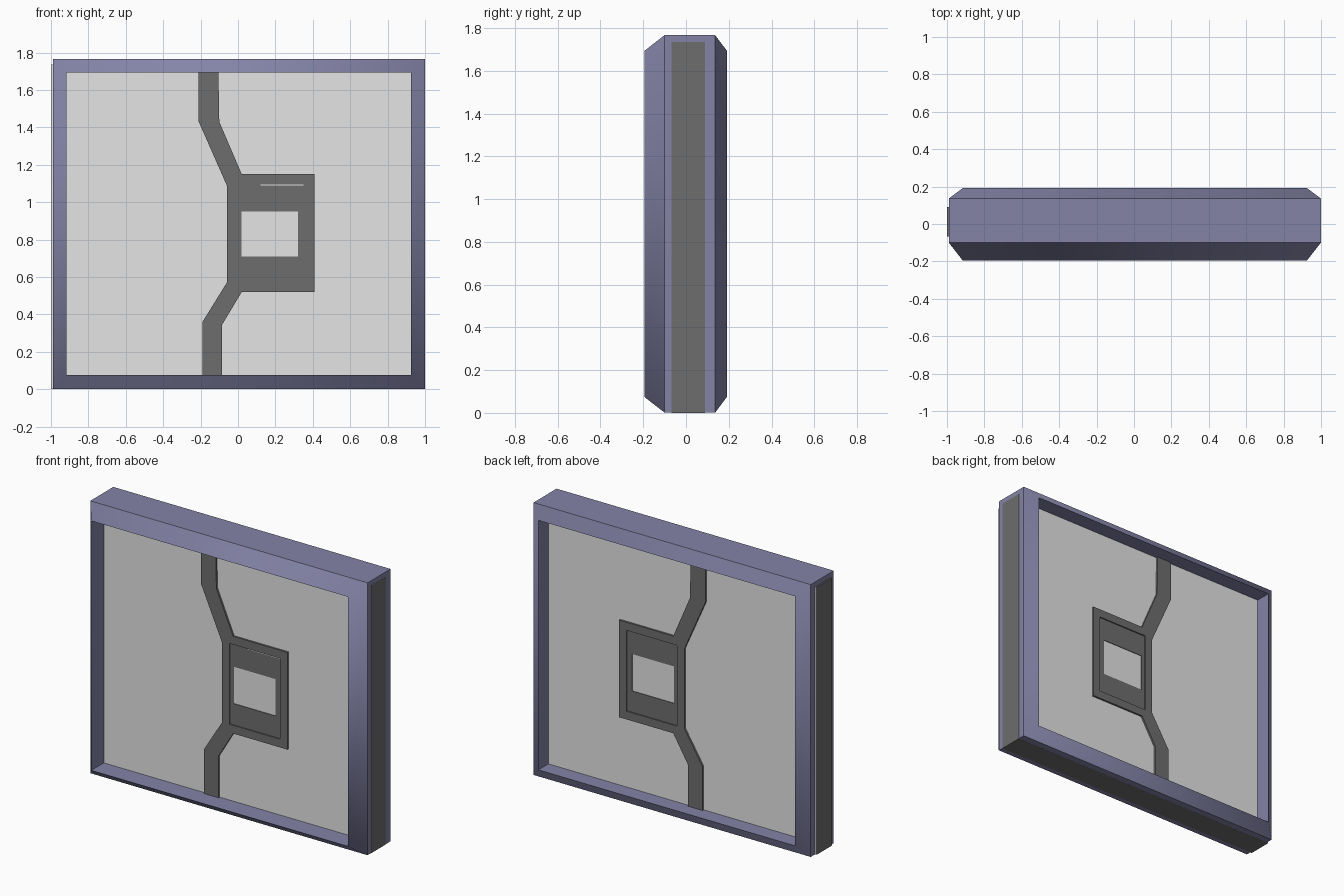
import bpy
import bmesh

cube = bpy.data.objects.get("Cube")
if cube:
    bpy.data.objects.remove(cube, do_unlink=True)


def material(name, colour):
    mat = bpy.data.materials.new(name)
    mat.use_nodes = True
    mat.diffuse_color = (*colour, 1)
    mat.node_tree.nodes["Principled BSDF"].inputs["Base Color"].default_value = (*colour, 1)
    return mat


purple = material("muted purple", (0.23, 0.23, 0.39))
dark = material("dark grey", (0.155, 0.155, 0.155))
pale = material("pale grey", (0.78, 0.78, 0.78))


def finish(name, bm, *mats):
    bmesh.ops.recalc_face_normals(bm, faces=bm.faces)
    mesh = bpy.data.meshes.new(name)
    for mat in mats:
        mesh.materials.append(mat)
    bm.to_mesh(mesh)
    bm.free()
    obj = bpy.data.objects.new(name, mesh)
    bpy.context.collection.objects.link(obj)
    return obj


def rect(x0, x1, z0, z1, inset=0):
    return [(x0 + inset, z0 + inset), (x1 - inset, z0 + inset),
            (x1 - inset, z1 - inset), (x0 + inset, z1 - inset)]


def ring(name, sections, mat, smooth=()):
    """Closed ring swept through (outline, y) sections; smooth lists smooth bands."""
    bm = bmesh.new()
    loops = [[bm.verts.new((x, y, z)) for x, z in outline] for outline, y in sections]
    for s, a in enumerate(loops):
        b = loops[(s + 1) % len(loops)]
        for i in range(len(a)):
            j = (i + 1) % len(a)
            bm.faces.new((a[i], a[j], b[j], b[i])).smooth = s in smooth
    return finish(name, bm, mat)


def prism(name, outline, y0, y1, side, cap=None):
    """Outline extruded along y, with an optional second colour on the two caps."""
    bm = bmesh.new()
    a, b = ([bm.verts.new((x, y, z)) for x, z in outline] for y in (y0, y1))
    for loop in (a, b):
        bm.faces.new(loop).material_index = 1 if cap else 0
    for i in range(len(a)):
        j = (i + 1) % len(a)
        bm.faces.new((a[i], a[j], b[j], b[i]))
    return finish(name, bm, side, *([cap] if cap else []))


# Glass slab, its dark edges showing through the outside of the frame
prism("glass_slab", rect(-1, 1, 0, 1.735), -0.067, 0.09, dark, pale)

# Chamfered outer frame
outer = (-0.99, 0.999, 0.001, 1.767)
ring("outer_frame", [
    (rect(*outer, 0.074), -0.195),
    (rect(*outer), -0.1),
    (rect(*outer), 0.136),
    (rect(*outer, 0.074), 0.192),
], purple, smooth=(0, 2))

# Dark strips and lock box, on both faces of the glass
upper = [(-0.21, 1.71), (-0.21, 1.43), (-0.06, 1.09), (-0.06, 1.15),
         (0.02, 1.15), (-0.1, 1.43), (-0.105, 1.71)]
lower = [(-0.19, 0.06), (-0.19, 0.36), (-0.06, 0.57), (-0.06, 0.52),
         (0.02, 0.52), (-0.085, 0.345), (-0.085, 0.06)]
box = (-0.06, 0.41, 0.52, 1.15)
window = rect(0.02, 0.32, 0.71, 0.95)

for side, glass, out in (("front", -0.067, -1), ("back", 0.09, 1)):
    base = glass - 0.02 * out
    face = glass + 0.012 * out
    recess = glass + 0.004 * out
    prism(side + "_upper_strip", upper, base, face, dark)
    prism(side + "_lower_strip", lower, base, face, dark)
    rim = rect(*box, 0.053)
    ring(side + "_box_rim", [(rect(*box), base), (rect(*box), face),
                             (rim, face), (rim, base)], dark)
    ring(side + "_box_panel", [(rim, base), (rim, recess),
                               (window, recess), (window, base)], dark)

# Thin slot under the top of the front rim
prism("front_slot", rect(0.12, 0.35, 1.09, 1.096), -0.072, -0.068, pale)
